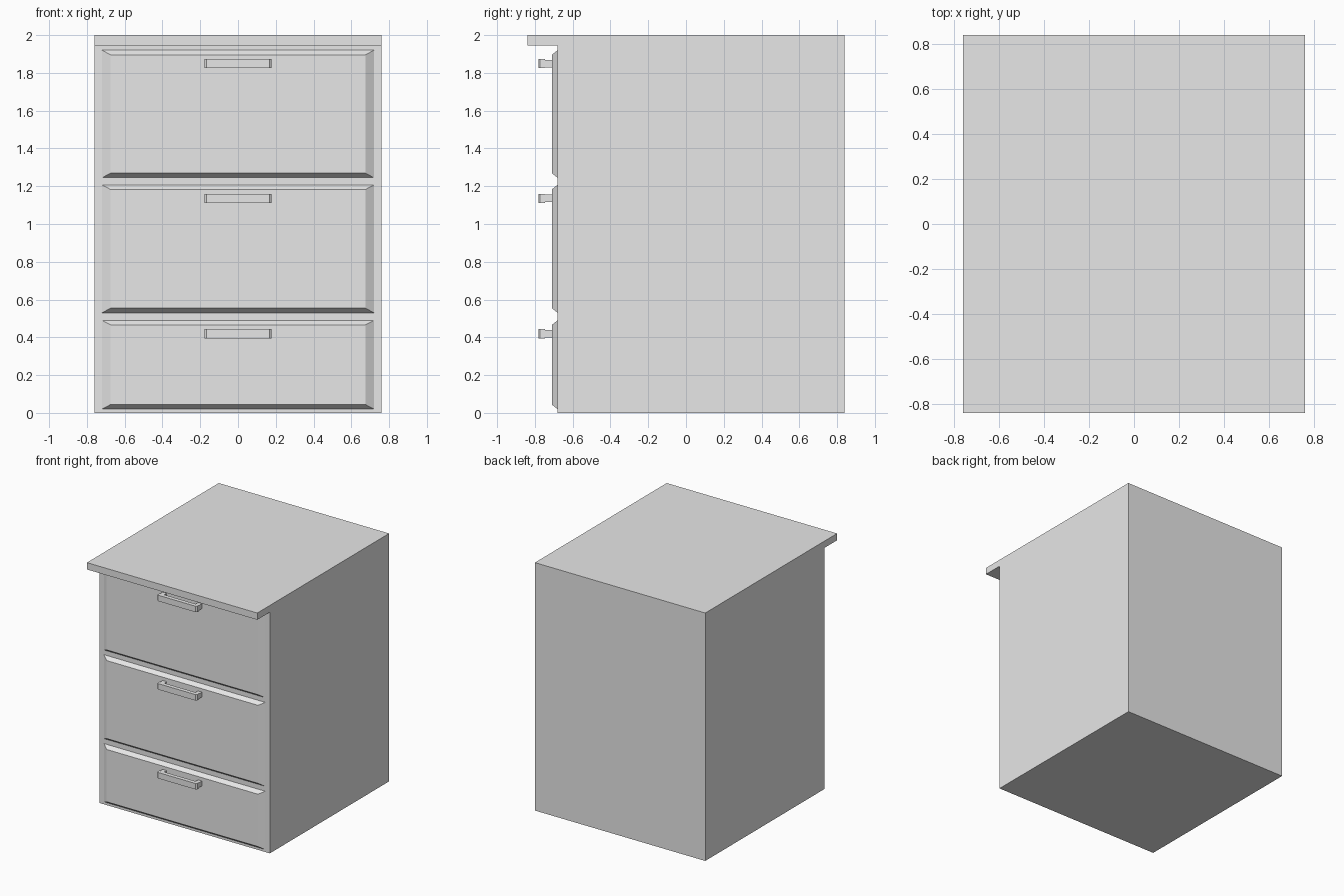
import bpy
import bmesh

cube = bpy.data.objects.get("Cube")
if cube:
    bpy.data.objects.remove(cube, do_unlink=True)

# One plain grey for the whole cabinet
grey = bpy.data.materials.new("light_grey")
grey.use_nodes = True
grey.diffuse_color = (0.8, 0.8, 0.8, 1)
grey.node_tree.nodes["Principled BSDF"].inputs["Base Color"].default_value = (0.8, 0.8, 0.8, 1)


def finish(name, bm):
    bmesh.ops.recalc_face_normals(bm, faces=bm.faces)
    mesh = bpy.data.meshes.new(name)
    bm.to_mesh(mesh)
    bm.free()
    mesh.materials.append(grey)
    obj = bpy.data.objects.new(name, mesh)
    bpy.context.collection.objects.link(obj)
    return obj


def loft(bm, lower, upper):
    """Solid between two matching loops of points."""
    a = [bm.verts.new(p) for p in lower]
    b = [bm.verts.new(p) for p in upper]
    bm.faces.new(a)
    bm.faces.new(b)
    for i in range(len(a)):
        j = (i + 1) % len(a)
        bm.faces.new((a[i], a[j], b[j], b[i]))


def extrude_z(bm, outline, z0, z1):
    loft(bm, [(x, y, z0) for x, y in outline], [(x, y, z1) for x, y in outline])


def rect(x0, x1, y0, y1):
    return [(x0, y0), (x1, y0), (x1, y1), (x0, y1)]


# Carcass and worktop share one side profile, with the top overhanging the front
W, FRONT, BACK = 0.76, -0.68, 0.84
profile = [(FRONT, 0), (BACK, 0), (BACK, 2), (-BACK, 2), (-BACK, 1.945), (FRONT, 1.945)]
bm = bmesh.new()
loft(bm, [(-W, y, z) for y, z in profile], [(W, y, z) for y, z in profile])
finish("cabinet_body", bm)


def drawer_front(name, z0, z1):
    """Raised panel with sloping edges."""
    bm = bmesh.new()
    base = [(x, FRONT, z) for x, z in rect(-0.72, 0.72, z0, z1)]
    face = [(x, -0.71, z) for x, z in rect(-0.675, 0.675, z0 + 0.024, z1 - 0.024)]
    loft(bm, base, face)
    finish(name, bm)


def handle(name, z):
    """Bar with clipped ends on two posts."""
    bm = bmesh.new()
    bar = [(-0.168, -0.78), (0.168, -0.78), (0.177, -0.772), (0.177, -0.747),
           (-0.177, -0.747), (-0.177, -0.772)]
    extrude_z(bm, bar, z - 0.024, z + 0.024)
    for side in (-1, 1):
        extrude_z(bm, rect(side * 0.14, side * 0.175, -0.75, -0.705), z - 0.02, z + 0.02)
    finish(name, bm)


# Three drawers, two tall and one short
for label, z0, z1 in (("top", 1.245, 1.92), ("middle", 0.53, 1.207), ("bottom", 0.02, 0.49)):
    drawer_front(label + "_drawer_front", z0, z1)
    handle(label + "_drawer_handle", z1 - 0.071)
